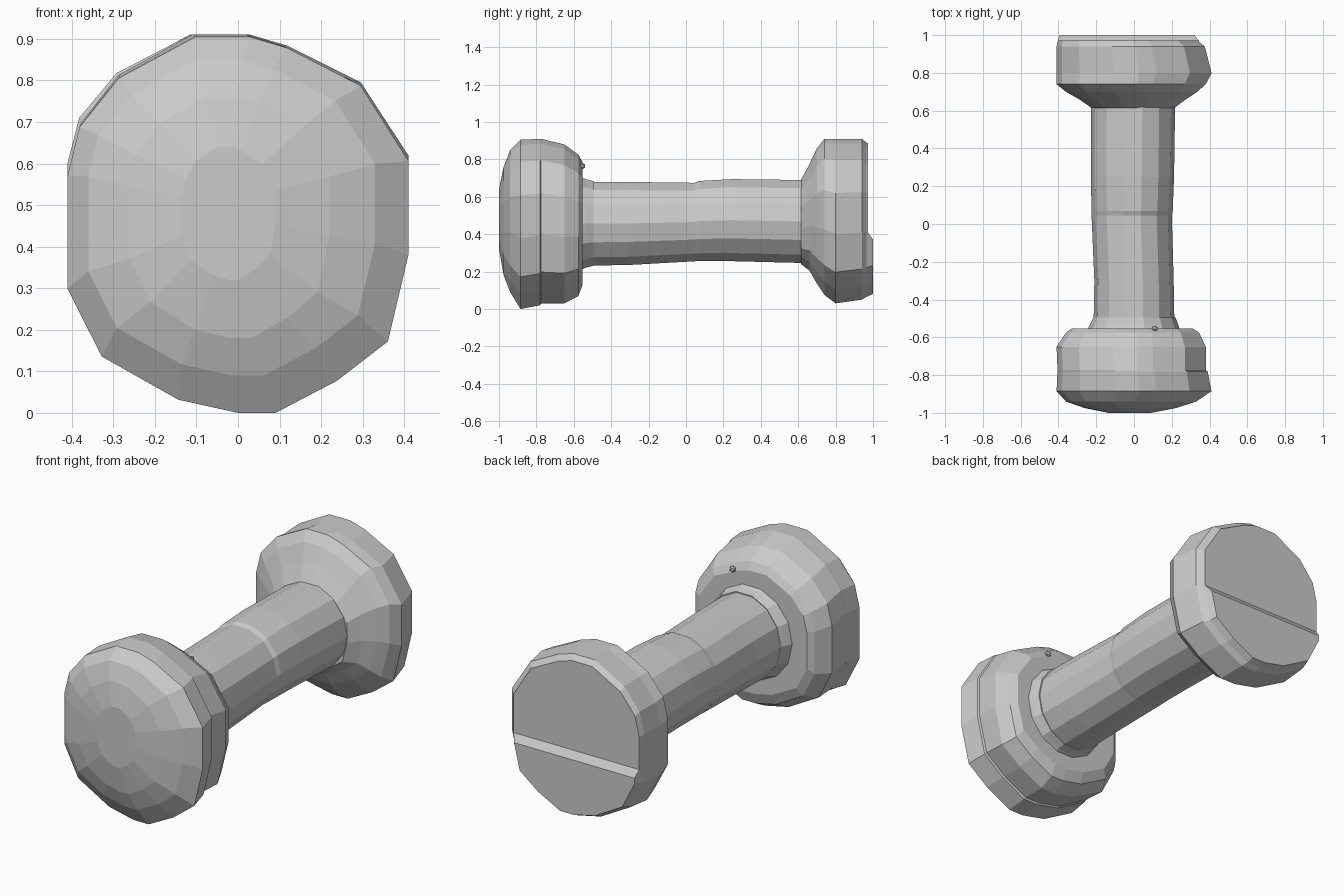
import bpy, bmesh, math

if "Cube" in bpy.data.objects:
    bpy.data.objects.remove(bpy.data.objects["Cube"])

# Irregular weight outline (x, z), normalised to -1..1
OUTLINE = [(-.25, 1), (.07, 1), (.29, .94), (.72, .74), (1, .34), (1, -.16),
           (.88, -.62), (.58, -.83), (.22, -1), (0, -1), (-.35, -.93),
           (-.8, -.7), (-1, -.34), (-1, .26), (-.93, .52), (-.7, .78)]
ROUND = [(math.cos(math.tau * i / 14), math.sin(math.tau * i / 14)) for i in range(14)]


def loft(name, shape, rings):
    """Skin rings given as (y, x_min, x_max, z_min, z_max), with flat caps."""
    bm = bmesh.new()
    loops = []
    for y, x0, x1, z0, z1 in rings:
        loops.append([bm.verts.new(((x0 + x1) / 2 + u * (x1 - x0) / 2, y,
                                    (z0 + z1) / 2 + v * (z1 - z0) / 2)) for u, v in shape])
    n = len(shape)
    for a, b in zip(loops, loops[1:]):
        for i in range(n):
            j = (i + 1) % n
            bm.faces.new((a[i], a[j], b[j], b[i]))
    bm.faces.new(loops[0])
    bm.faces.new(loops[-1])
    bmesh.ops.recalc_face_normals(bm, faces=bm.faces)
    mesh = bpy.data.meshes.new(name)
    bm.to_mesh(mesh)
    bm.free()
    obj = bpy.data.objects.new(name, mesh)
    bpy.context.collection.objects.link(obj)
    return obj


# Front weight: domed nose, slight side step, flat inner face
loft("front_weight", OUTLINE, [
    (-1.0, -.135, .09, .32, .64),
    (-.975, -.26, .22, .18, .76),
    (-.94, -.36, .33, .09, .85),
    (-.885, -.41, .41, 0, .905),
    (-.78, -.405, .39, .02, .91),
    (-.775, -.405, .38, .03, .91),
    (-.65, -.41, .38, .03, .88),
    (-.575, -.36, .345, .07, .825),
    (-.553, -.33, .31, .13, .785)])

# Back weight: cone towards the handle, flat outer face
back = loft("back_weight", OUTLINE, [
    (.615, -.225, .215, .24, .69),
    (.66, -.29, .275, .205, .775),
    (.70, -.36, .335, .135, .86),
    (.74, -.41, .38, .075, .91),
    (.80, -.41, .41, .03, .91),
    (.94, -.41, .375, .05, .91),
    (.965, -.405, .345, .065, .89),
    (1.0, -.395, .33, .08, .88)])

# Shallow sloped step on the outer face of the back weight
cutter = loft("step_cutter", [(-1, -1), (1, -1), (1, 1), (-1, 1)], [
    (.972, -.6, .6, .41, 1.2),
    (1.002, -.6, .6, .37, 1.2),
    (1.1, -.6, .6, .37, 1.2)])
cutter.hide_render = True
cutter.hide_viewport = True
cut = back.modifiers.new("step", 'BOOLEAN')
cut.operation = 'DIFFERENCE'
cut.solver = 'EXACT'
cut.object = cutter

# Handle: two slightly different halves meeting in a small step
loft("handle_front", ROUND, [(-.58, -.215, .215, .225, .685),
                             (-.3, -.21, .21, .23, .685),
                             (.05, -.225, .2, .25, .68)])
loft("handle_back", ROUND, [(.045, -.225, .2, .25, .68),
                            (.07, -.225, .205, .25, .69),
                            (.25, -.228, .212, .25, .70),
                            (.64, -.228, .218, .24, .695)])

# Collar where the handle meets the front weight
loft("collar", ROUND, [(-.57, -.25, .245, .2, .715),
                       (-.535, -.235, .235, .215, .70),
                       (-.495, -.215, .22, .225, .69)])

# Small nub on the inner face of the front weight
bpy.ops.mesh.primitive_ico_sphere_add(subdivisions=1, radius=.018, location=(.11, -.555, .765))
bpy.context.object.name = "nub"
